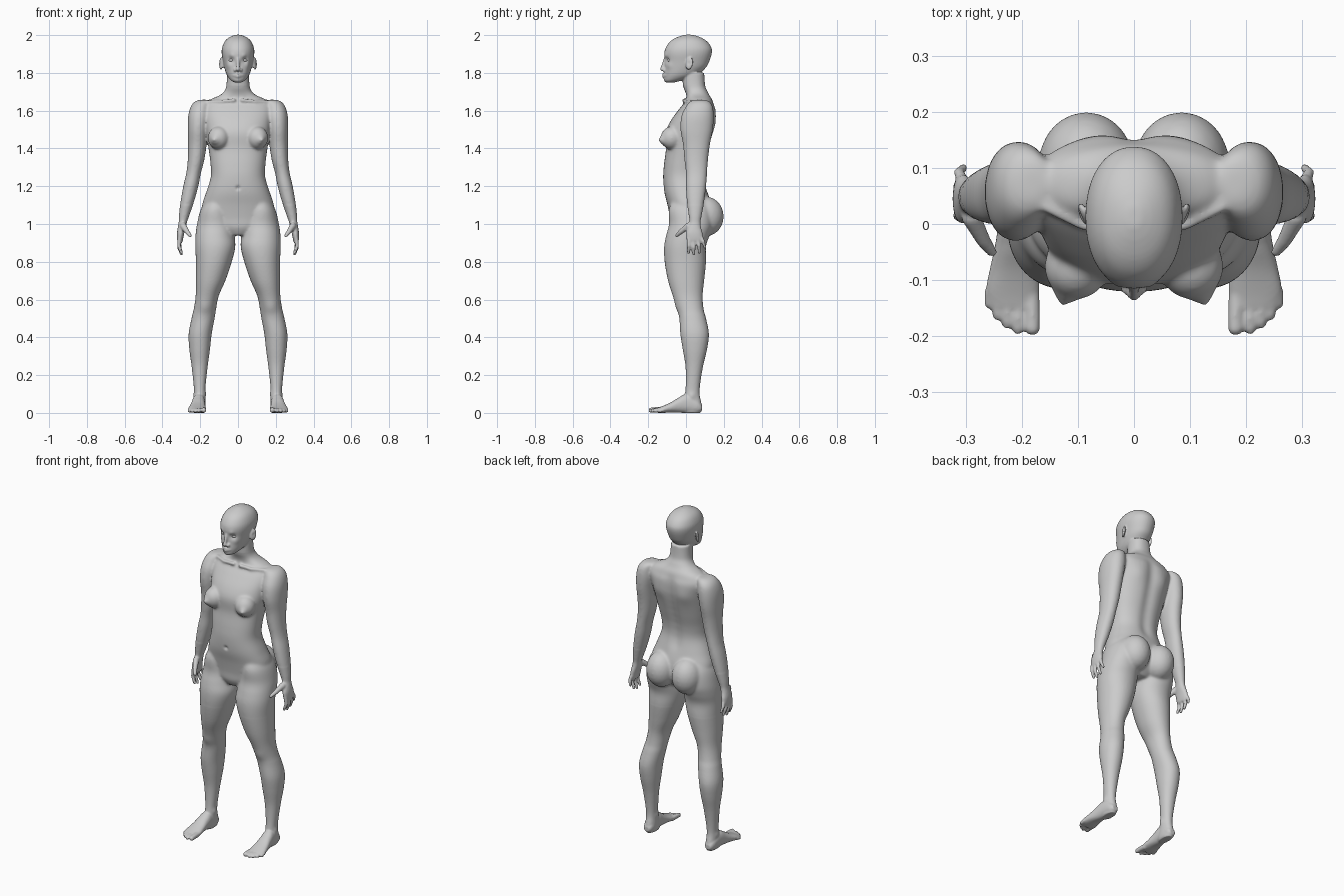
import bpy, bmesh, math
from mathutils import Vector, Matrix

bm = bmesh.new()


def spline(rows, steps=5):
    """Catmull-Rom interpolation of rows of numbers."""
    out = []
    for i in range(len(rows) - 1):
        p0, p1 = rows[max(i - 1, 0)], rows[i]
        p2, p3 = rows[i + 1], rows[min(i + 2, len(rows) - 1)]
        for s in range(steps):
            t = s / steps
            out.append([0.5 * (2 * b + (c - a) * t + (2 * a - 5 * b + 4 * c - d) * t * t
                               + (3 * b - a - 3 * c + d) * t ** 3)
                        for a, b, c, d in zip(p0, p1, p2, p3)])
    return out + [list(rows[-1])]


def loft(rows, n=2.2, along_y=False, seg=40):
    """Rows: position, centre x, half width, low and high depth of each ring."""
    rings = []
    for pos, cx, hw, lo, hi in spline(rows):
        ring = []
        for k in range(seg):
            a = 2 * math.pi * k / seg
            c, s = math.cos(a), math.sin(a)
            u = cx + hw * math.copysign(abs(c) ** (2 / n), c)
            v = (lo + hi) / 2 + (hi - lo) / 2 * math.copysign(abs(s) ** (2 / n), s)
            ring.append(bm.verts.new((u, pos, v) if along_y else (u, v, pos)))
        rings.append(ring)
    for r, q in zip(rings, rings[1:]):
        for k in range(seg):
            bm.faces.new((r[k], r[(k + 1) % seg], q[(k + 1) % seg], q[k]))
    bm.faces.new(rings[0][::-1])
    bm.faces.new(rings[-1])


def blob(center, radii, rot=(0, 0, 0), sub=3):
    m = Matrix.Translation(center)
    for ang, ax in zip(rot, "XYZ"):
        m = m @ Matrix.Rotation(math.radians(ang), 4, ax)
    m = m @ Matrix.Diagonal((*radii, 1))
    bmesh.ops.create_icosphere(bm, subdivisions=sub, radius=1, matrix=m)


def chain(*pts):
    """Tapered round tube through points (x, y, z, radius)."""
    for a, b in zip(pts, pts[1:]):
        a, b = Vector(a), Vector(b)
        count = max(2, int((b - a).to_3d().length / 0.004))
        for i in range(count + 1):
            p = a.lerp(b, i / count)
            blob(p[:3], (p[3],) * 3, sub=2)


# leg
loft([(1.15, .10, .05, -.06, .09), (1.08, .12, .076, -.09, .13), (1.0, .12, .097, -.09, .14),
      (.94, .122, .103, -.105, .125), (.88, .12, .106, -.116, .106), (.80, .128, .095, -.113, .106),
      (.70, .145, .078, -.095, .096), (.62, .163, .061, -.07, .088), (.55, .175, .059, -.045, .093),
      (.50, .185, .061, -.035, .106), (.42, .2, .061, -.03, .121), (.34, .203, .055, -.018, .112),
      (.25, .203, .043, -.003, .091), (.16, .203, .033, -.001, .076), (.10, .203, .029, -.006, .072),
      (.05, .203, .031, -.02, .082), (.02, .203, .031, -.03, .085), (.0, .203, .026, -.02, .076)], 2.1)

# foot and toes
loft([(.085, .205, .018, .012, .04), (.06, .205, .03, .0, .07), (0, .208, .034, .0, .098),
      (-.04, .211, .037, .001, .08), (-.08, .214, .043, .002, .056), (-.12, .216, .048, .0, .038),
      (-.15, .214, .042, .0, .027)], 2.3, along_y=True)
for x0, x1, y, r in [(.184, .181, -.185, .0145), (.204, .207, -.187, .0105), (.219, .226, -.177, .0105),
                     (.234, .243, -.162, .0105), (.247, .257, -.141, .0105)]:
    chain((x0, -.125, .016, r + .002), (x1, y + .02, .016, r), (x1, y, r, r))

# arm and palm
loft([(1.658, .18, .02, .045, .10), (1.648, .187, .042, .02, .125), (1.62, .2, .051, -.002, .142),
      (1.57, .206, .058, -.025, .147), (1.50, .212, .054, -.03, .142), (1.42, .215, .049, -.016, .127),
      (1.34, .222, .044, -.009, .117), (1.27, .235, .039, -.001, .112), (1.20, .25, .040, -.001, .107),
      (1.12, .268, .036, .004, .097), (1.05, .284, .028, .014, .084), (1.01, .292, .022, .018, .077),
      (.98, .298, .021, .008, .08), (.95, .304, .019, .0, .088), (.915, .307, .015, .004, .09),
      (.90, .306, .010, .014, .08)], 2.1)

# fingers and thumb
for y0, y1, y2, z2 in [(.014, .015, .013, .848), (.037, .041, .041, .841), (.058, .068, .071, .85)]:
    chain((.308, y0, .925, .0115), (.313, y1, z2 + .037, .0105), (.300, y2, z2, .0085))
chain((.306, .078, .935, .011), (.312, .092, .905, .0098), (.304, .1, .876, .008))
chain((.290, .012, .99, .018), (.269, -.028, .958, .0135), (.253, -.05, .938, .0095))

# buttock, breast and ear
blob((.085, .108, 1.04), (.085, .092, .105))
blob((.102, -.075, 1.455), (.058, .06, .062), (0, 0, 18))
blob((.118, -.112, 1.447), (.028, .03, .03))
blob((.09, .018, 1.848), (.0075, .021, .034), (-12, 0, -22))

# nostril and collarbone
blob((.014, -.116, 1.815), (.010, .010, .009))
chain((.02, -.012, 1.655, .011), (.09, -.005, 1.65, .009), (.16, .03, 1.648, .009))

# mirror all paired parts
copy = bmesh.ops.duplicate(bm, geom=bm.verts[:] + bm.edges[:] + bm.faces[:])["geom"]
for v in [g for g in copy if isinstance(g, bmesh.types.BMVert)]:
    v.co.x = -v.co.x
bmesh.ops.reverse_faces(bm, faces=[g for g in copy if isinstance(g, bmesh.types.BMFace)])

# torso and neck
loft([(.94, 0, .06, -.06, .08), (.98, 0, .14, -.08, .12), (1.03, 0, .185, -.085, .14),
      (1.10, 0, .19, -.098, .135), (1.17, 0, .168, -.115, .115), (1.25, 0, .144, -.121, .097),
      (1.32, 0, .146, -.116, .102), (1.40, 0, .156, -.106, .123), (1.48, 0, .168, -.108, .145),
      (1.54, 0, .176, -.085, .157), (1.60, 0, .185, -.043, .160), (1.635, 0, .175, -.015, .148),
      (1.66, 0, .145, .002, .138), (1.68, 0, .10, .002, .125), (1.70, 0, .075, -.004, .115),
      (1.73, 0, .062, -.015, .102), (1.80, 0, .057, -.02, .096)], 2.3)

# head
loft([(1.750, 0, .020, -.105, -.06), (1.76, 0, .037, -.113, -.02), (1.78, 0, .054, -.115, .04),
      (1.80, 0, .064, -.115, .075), (1.83, 0, .073, -.112, .107), (1.86, 0, .079, -.112, .123),
      (1.90, 0, .086, -.115, .136), (1.93, 0, .085, -.109, .136), (1.96, 0, .074, -.09, .118),
      (1.98, 0, .058, -.065, .093), (1.994, 0, .035, -.033, .062), (2.002, 0, .012, -.005, .03)], 2.15)

# nose and lips
chain((0, -.111, 1.875, .008), (0, -.120, 1.845, .009), (0, -.126, 1.82, .0115))
for z, r in [(1.793, .0065), (1.780, .0075)]:
    chain((-.024, -.107, 1.787, .005), (0, -.1195, z, r), (.024, -.107, 1.787, .005))

mesh = bpy.data.meshes.new("body")
bm.to_mesh(mesh)
bm.free()
body = bpy.data.objects.new("body", mesh)
bpy.context.collection.objects.link(body)


def bake(obj):
    dg = bpy.context.evaluated_depsgraph_get()
    new = bpy.data.meshes.new_from_object(obj.evaluated_get(dg))
    obj.modifiers.clear()
    obj.data = new


# fuse the parts into one skin
remesh = body.modifiers.new("fuse", 'REMESH')
remesh.mode = 'VOXEL'
remesh.voxel_size = 0.005
smooth = body.modifiers.new("soften", 'SMOOTH')
smooth.factor, smooth.iterations = 0.5, 4
bake(body)

# blend the joints of torso, hips and shoulders more strongly
group = body.vertex_groups.new(name="blend")
group.add([v.index for v in body.data.vertices
           if .8 < v.co.z < 1.73 and (abs(v.co.x) < .235 or v.co.z > 1.1)], 1.0, 'REPLACE')
smooth = body.modifiers.new("blend", 'SMOOTH')
smooth.factor, smooth.iterations, smooth.vertex_group = 0.5, 24, "blend"
bake(body)
body.vertex_groups.clear()

# sculpt strokes: centre, radius, push
strokes = [((.034, -.1, 1.868), .017, (0, .011, 0)),      # eye socket
           ((.032, -.104, 1.89), .014, (0, -.004, 0)),    # brow
           ((.048, -.085, 1.838), .02, (.002, -.004, 0)),  # cheek
           ((0, -.11, 1.762), .014, (0, -.004, 0)),       # chin
           ((.103, .012, 1.852), .011, (-.005, 0, 0)),    # ear bowl
           ((.128, -.142, 1.445), .010, (.002, -.007, 0)),  # nipple
           ((0, -.12, 1.19), .011, (0, .009, 0)),         # navel
           ((.09, .15, 1.53), .05, (0, .007, 0)),         # shoulder blade
           ((.175, -.045, .56), .035, (0, -.006, 0)),     # kneecap
           ((.234, .03, .09), .018, (.005, 0, 0)),        # ankle
           ((.172, .025, .1), .018, (-.005, 0, 0))]
strokes += [((0, .09 + .07 * i / 9, 1.2 + .045 * i), .035, (0, -.008, 0)) for i in range(10)]  # spine
for c, r, push in strokes:
    for side in ((1, -1) if c[0] else (1,)):
        c2 = Vector((c[0] * side, c[1], c[2]))
        p2 = Vector((push[0] * side, push[1], push[2]))
        for v in body.data.vertices:
            if abs(v.co.z - c2.z) < 2.5 * r:
                d2 = (v.co - c2).length_squared / (r * r)
                if d2 < 6:
                    v.co += p2 * math.exp(-d2)
body.data.shade_smooth()

# eyes
for side, name in ((1, "left_eye"), (-1, "right_eye")):
    bm = bmesh.new()
    bmesh.ops.create_uvsphere(bm, u_segments=24, v_segments=16, radius=1,
                              matrix=Matrix.Translation((.034 * side, -.087, 1.867))
                              @ Matrix.Rotation(side * .25, 4, 'Z') @ Matrix.Diagonal((.016, .011, .009, 1)))
    m = bpy.data.meshes.new(name)
    bm.to_mesh(m)
    bm.free()
    m.shade_smooth()
    bpy.context.collection.objects.link(bpy.data.objects.new(name, m))
